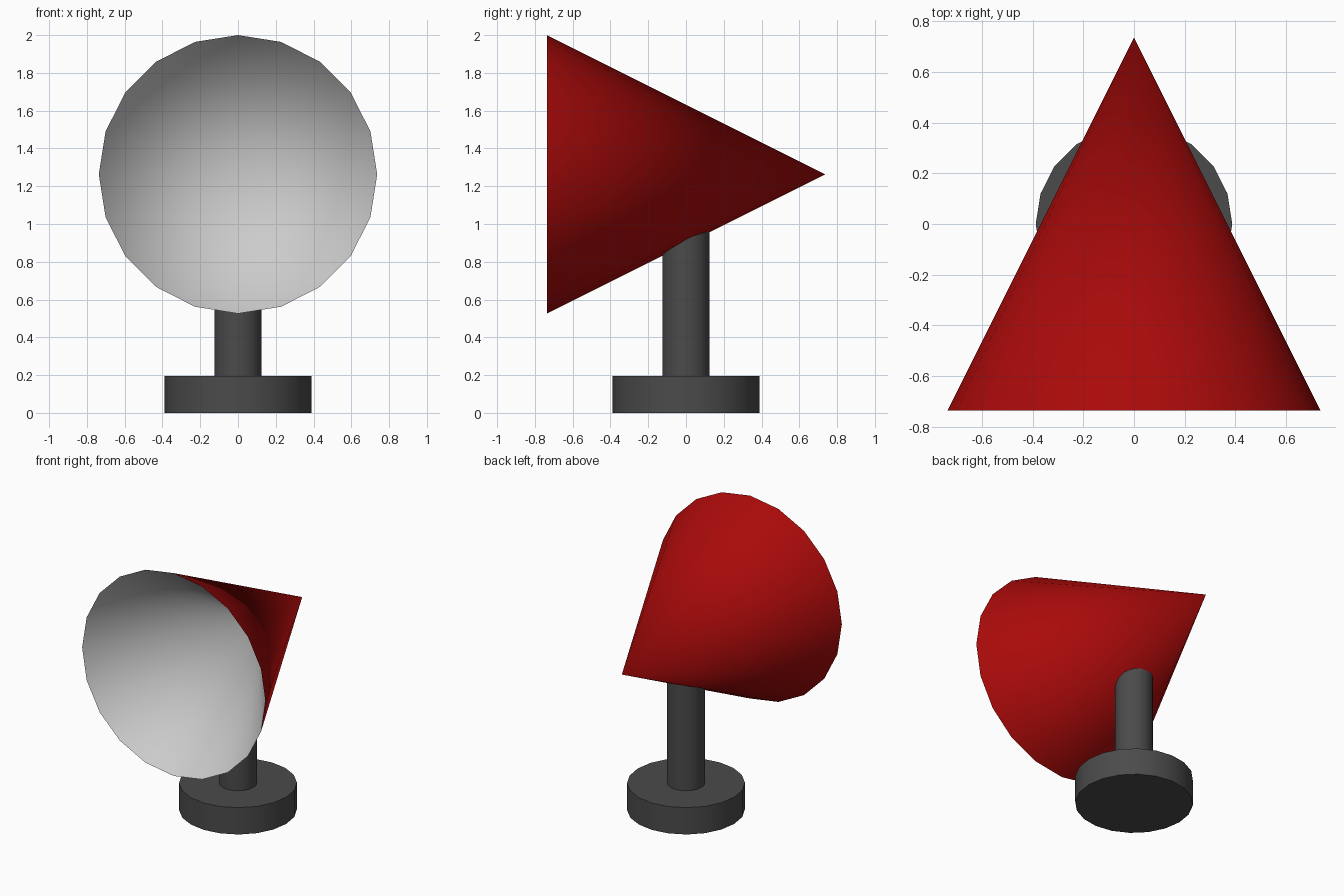
import bpy, bmesh
from math import radians
from mathutils import Matrix

if "Cube" in bpy.data.objects:
    bpy.data.objects.remove(bpy.data.objects["Cube"])

SIDES = 20
R = 0.737


def material(name, color):
    m = bpy.data.materials.new(name)
    m.diffuse_color = (*color, 1)
    m.use_nodes = True
    m.node_tree.nodes["Principled BSDF"].inputs["Base Color"].default_value = m.diffuse_color
    return m


red = material("red_shell", (0.4, 0.003, 0.003))
dark = material("dark_grey", (0.07, 0.07, 0.07))


def make_object(name, bm, *mats):
    mesh = bpy.data.meshes.new(name)
    bm.to_mesh(mesh)
    bm.free()
    ob = bpy.data.objects.new(name, mesh)
    bpy.context.collection.objects.link(ob)
    for m in mats:
        mesh.materials.append(m)
    bpy.ops.object.select_all(action='DESELECT')
    ob.select_set(True)
    bpy.context.view_layer.objects.active = ob
    bpy.ops.object.shade_smooth_by_angle(angle=radians(40))
    return ob


def cylinder(name, radius, z0, z1):
    bm = bmesh.new()
    bmesh.ops.create_cone(bm, cap_ends=True, segments=SIDES, radius1=radius, radius2=radius,
                          depth=z1 - z0, matrix=Matrix.Translation((0, 0, (z0 + z1) / 2)))
    return make_object(name, bm, dark)


def open_cone(name, depth, inward, *mats):
    """Cone with its open rim at the front and its tip towards the back."""
    bm = bmesh.new()
    place = (Matrix.Translation((0, depth / 2 - R, 2 - R))
             @ Matrix.Rotation(radians(-90), 4, 'X'))
    bmesh.ops.create_cone(bm, cap_ends=False, segments=SIDES, radius1=R, radius2=0,
                          depth=depth, matrix=place)
    bmesh.ops.remove_doubles(bm, verts=bm.verts, dist=1e-4)
    if inward:
        bmesh.ops.reverse_faces(bm, faces=bm.faces)
    ob = make_object(name, bm, *mats)
    ob.data.shade_smooth()


# Stand: round foot and post reaching the head
cylinder("foot", 0.388, 0, 0.195)
cylinder("post", 0.125, 0.195, 0.97)

# Head: red outer cone with a pale hollow inside
open_cone("lamp_shell", 2 * R, False, red)
open_cone("lamp_hollow", 0.95, True)
